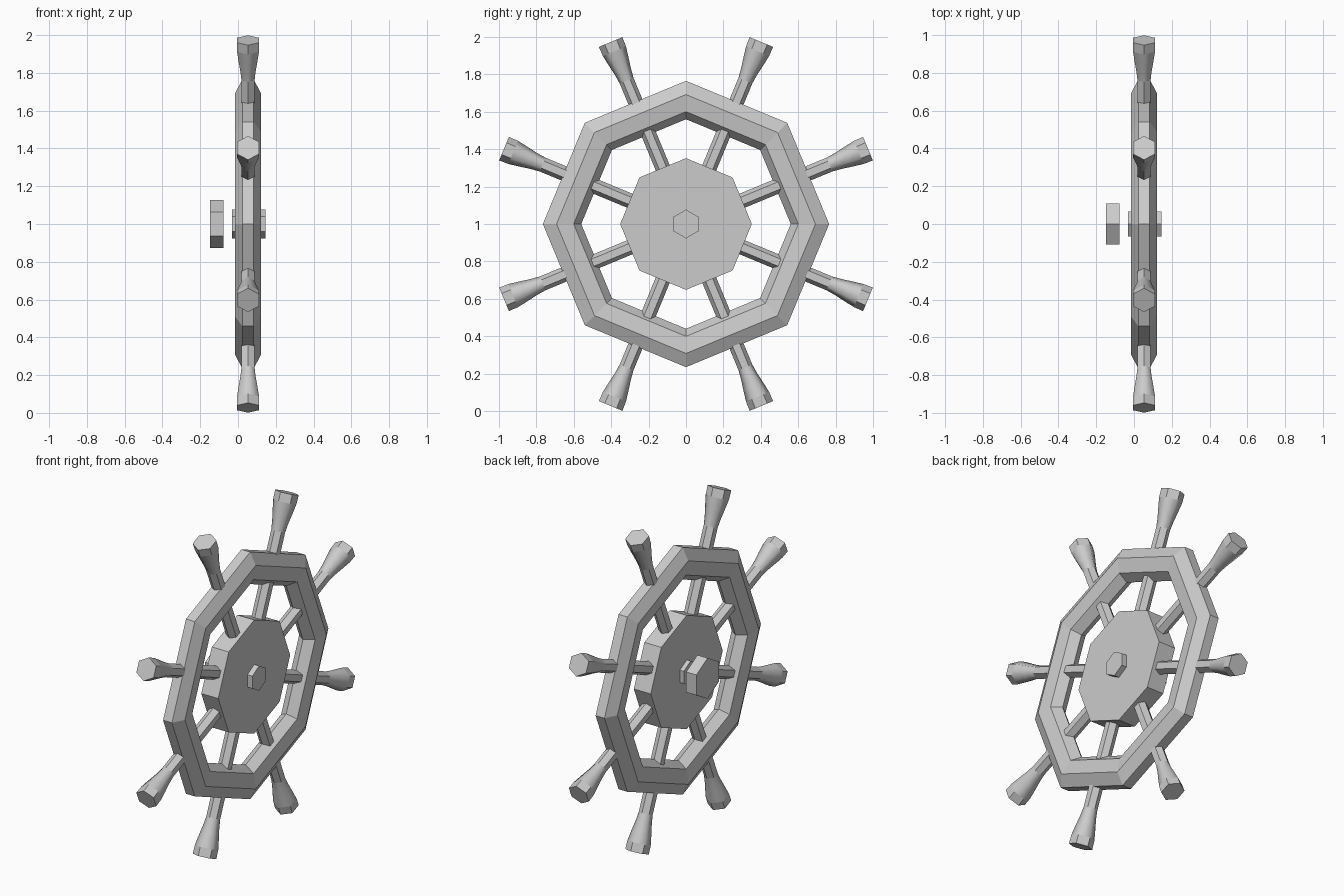
import bpy, bmesh, math
from mathutils import Vector

if "Cube" in bpy.data.objects:
    bpy.data.objects.remove(bpy.data.objects["Cube"])

CX, CZ = 0.053, 1.0          # wheel centre plane and axle height


def wheel_point(r, a, x):
    """Polar point in the wheel plane; a = 0 points up."""
    return Vector((x, r * math.sin(a), CZ + r * math.cos(a)))


def make_object(name, bm):
    bmesh.ops.recalc_face_normals(bm, faces=bm.faces)
    me = bpy.data.meshes.new(name)
    bm.to_mesh(me)
    bm.free()
    ob = bpy.data.objects.new(name, me)
    bpy.context.collection.objects.link(ob)
    return ob


def bridge(bm, a, b, smooth=False):
    n = len(a)
    for i in range(n):
        f = bm.faces.new((a[i], a[(i + 1) % n], b[(i + 1) % n], b[i]))
        f.smooth = smooth


def disc(name, sides, radius, x0, x1):
    """Flat prism on the axle, one corner up."""
    bm = bmesh.new()
    loops = [[bm.verts.new(wheel_point(radius, math.tau * i / sides, x))
              for i in range(sides)] for x in (x0, x1)]
    bridge(bm, *loops)
    for lp in loops:
        bm.faces.new(lp)
    return make_object(name, bm)


# octagonal rim with a seven-sided section
bm = bmesh.new()
loops = []
for i in range(8):
    a = math.tau * i / 8
    loop = []
    for k in range(7):
        t = math.tau * (k + 0.5) / 7
        loop.append(bm.verts.new(wheel_point(0.668 + 0.108 * math.cos(t), a,
                                             CX + 0.07 * math.sin(t))))
    loops.append(loop)
for i in range(8):
    bridge(bm, loops[i], loops[(i + 1) % 8])
make_object("rim", bm)

# hub, axle and loose end nut
disc("hub", 8, 0.352, -0.005, 0.111)
disc("axle", 6, 0.077, -0.032, 0.145)
disc("axle_nut", 6, 0.126, -0.148, -0.078)

# hexagonal spokes with flared handles: (distance from axle, radius)
profile = [(0.30, 0.040), (0.83, 0.040), (0.88, 0.046),
           (0.94, 0.057), (1.00, 0.067), (1.053, 0.068)]
for s in range(8):
    a = math.tau * (s + 0.5) / 8
    along = Vector((0, math.sin(a), math.cos(a)))
    side = Vector((0, math.cos(a), -math.sin(a)))
    bm = bmesh.new()
    loops = []
    for dist, rad in profile:
        c = Vector((CX, 0, CZ)) + along * dist
        loops.append([bm.verts.new(c + side * rad * math.cos(math.tau * k / 6)
                                   + Vector((rad * math.sin(math.tau * k / 6), 0, 0)))
                      for k in range(6)])
    for j in range(len(loops) - 1):
        bridge(bm, loops[j], loops[j + 1], smooth=1 <= j <= 3)
    bm.faces.new(loops[0])
    bm.faces.new(loops[-1])
    make_object(f"spoke_{s + 1}", bm)
